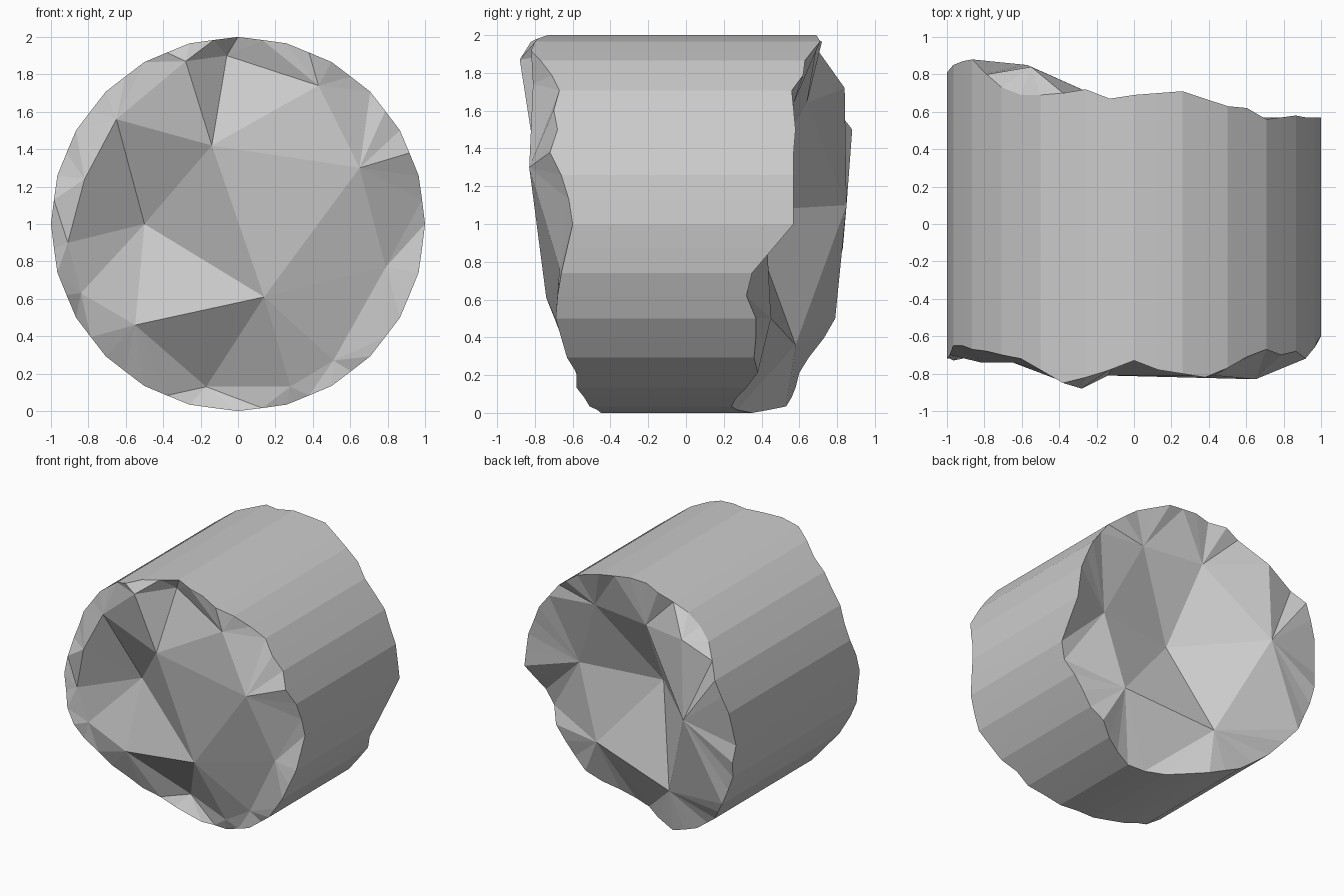
import bpy
from math import sin, cos, radians
from mathutils import Vector
from mathutils.geometry import delaunay_2d_cdt

if "Cube" in bpy.data.objects:
    bpy.data.objects.remove(bpy.data.objects["Cube"])

# Depth (y) of the broken rims every 7.5 degrees, counter-clockwise from +x
FRONT_RIM = [
    -.60, -.62, -.66, -.72, -.68, -.70, -.67, -.71, -.77, -.82, -.80, -.78,
    -.73, -.78, -.82, -.85, -.78, -.72, -.70, -.68, -.67, -.65, -.65, -.70,
    -.72, -.72, -.73, -.72, -.66, -.60, -.55, -.50, -.46, -.42, -.41, -.43,
    -.45, -.47, -.51, -.54, -.58, -.58, -.63, -.66, -.69, -.68, -.66, -.63]
BACK_RIM = [
    .57, .57, .57, .57, .58, .57, .56, .62, .63, .67, .71, .70,
    .69, .67, .72, .70, .69, .69, .73, .80, .88, .87, .85, .83,
    .81, .83, .80, .79, .79, .73, .65, .60, .58, .56, .53, .44,
    .35, .27, .24, .27, .32, .38, .36, .37, .37, .32, .35, .46]

# Corners of the big fracture facets: (x, y, z), and the ridges joining them
FRONT_PTS = dict(
    A=(-.14, -.81, 1.42), B=(.14, -.74, .61), C=(-.5, -.47, 1.0),
    D=(-.65, -.74, 1.56), E=(-.55, -.60, .46), F=(.65, -.83, 1.30),
    G=(.43, -.81, 1.74), H=(-.06, -.67, 1.90), I=(-.28, -.88, 1.87),
    J=(.79, -.67, .77), K=(.51, -.58, .27), L=(.28, -.55, .13),
    M=(-.17, -.34, .13), N=(-.82, -.74, 1.24), O=(-.91, -.69, .90),
    P=(-.84, -.65, .63))
FRONT_RIDGES = "AB BC CA BE CE DC AD AF AG AH AI ID BF BJ BK BL BM ME CN CO CP DN EP HG GF".split()
BACK_PTS = dict(
    A=(-.03, .32, 1.07), B=(-.10, .64, 1.64), C=(-.57, .85, 1.10),
    D=(-.26, .58, .36), E=(.46, .45, .50), F=(.39, .57, 1.64),
    G=(.63, .42, 1.07), H=(-.55, .84, 1.72))
BACK_RIDGES = "AB BC CA CD DA DE EA AF FB AG GE FG CH HB".split()

N = 48


def rim_xz(i):
    """Point on the 24-sided outline; odd points sit mid-side."""
    a = radians(i * 7.5)
    r = 1 if i % 2 == 0 else cos(radians(7.5)) + .001
    return r * cos(a), 1 + r * sin(a)


def fracture(rim, pts, ridges):
    """Triangulate one broken end; returns 3D vertices and faces."""
    verts = [(*rim_xz(i), y) for i, y in enumerate(rim)]
    index = {}
    for name, (x, y, z) in pts.items():
        index[name] = len(verts)
        verts.append((x, z, y))
    edges = [(i, (i + 1) % N) for i in range(N)]
    edges += [(index[a], index[b]) for a, b in ridges]
    co, _, faces, orig, _, _ = delaunay_2d_cdt(
        [Vector(v[:2]) for v in verts], edges, [], 1, 1e-6)
    out = []
    for c, o in zip(co, orig):
        # any ridge crossing takes the depth of the closest known corner
        k = o[0] if o else min(range(len(verts)),
                               key=lambda j: (Vector(verts[j][:2]) - c).length)
        out.append((c.x, verts[k][2], c.y))
    where = {o: n for n, os in enumerate(orig) for o in os}
    return out, [list(f) for f in faces], [where[i] for i in range(N)]


fv, ff, fr = fracture(FRONT_RIM, FRONT_PTS, FRONT_RIDGES)
bv, bf, br = fracture(BACK_RIM, BACK_PTS, BACK_RIDGES)
off = len(fv)
faces = ff + [[i + off for i in reversed(f)] for f in bf]

# Straight column wall joining both broken rims
for i in range(N):
    j = (i + 1) % N
    faces.append([fr[j], fr[i], br[i] + off, br[j] + off])

mesh = bpy.data.meshes.new("broken_column_segment")
mesh.from_pydata(fv + bv, [], faces)
mesh.validate()
mesh.update()
column = bpy.data.objects.new("broken_column_segment", mesh)
bpy.context.collection.objects.link(column)
